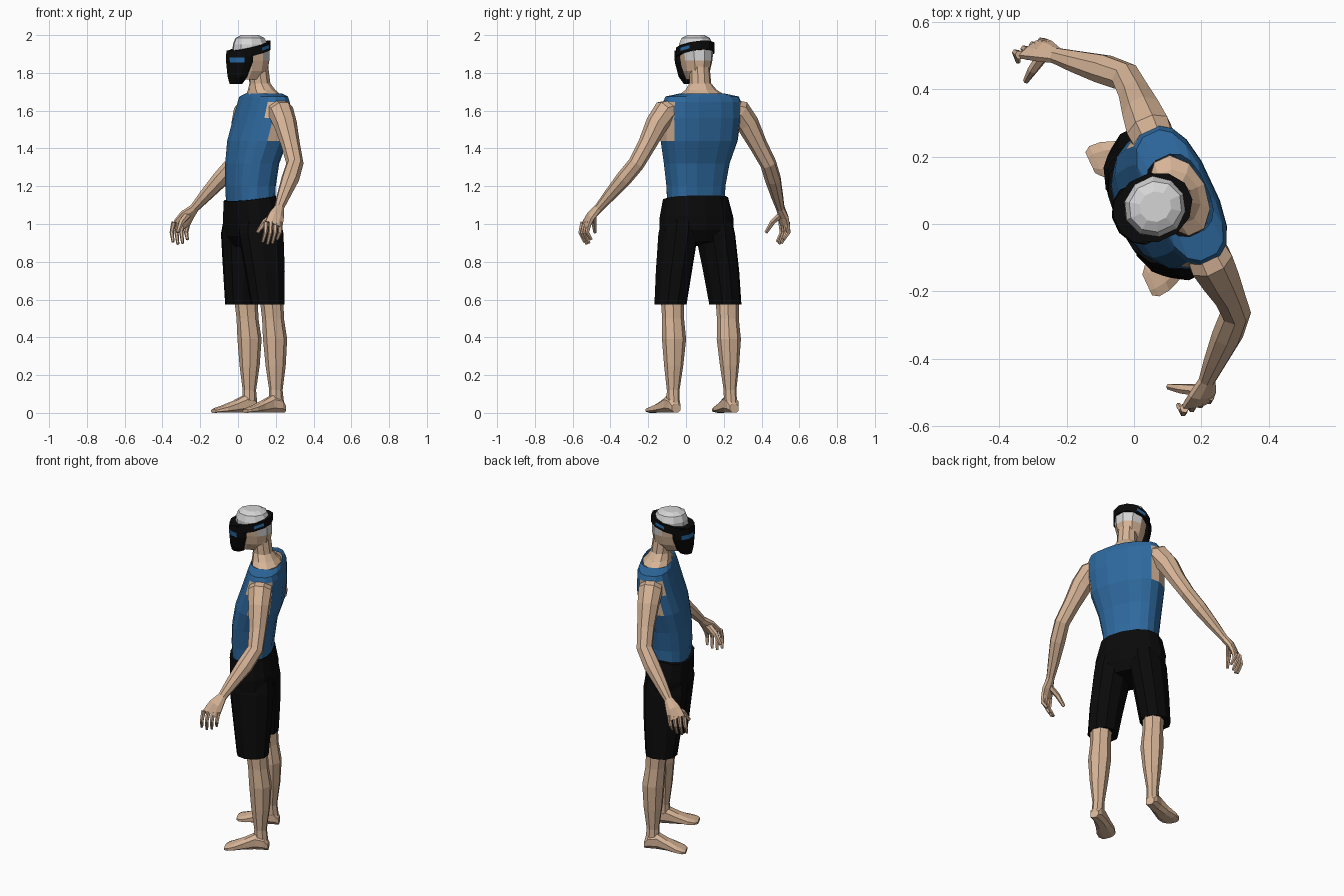
import bpy, bmesh, math
from mathutils import Vector, Matrix

cube = bpy.data.objects.get("Cube")
if cube:
    bpy.data.objects.remove(cube, do_unlink=True)


def material(name, rgb):
    m = bpy.data.materials.new(name)
    m.use_nodes = True
    m.diffuse_color = (*rgb, 1)
    m.node_tree.nodes["Principled BSDF"].inputs["Base Color"].default_value = (*rgb, 1)
    return m


SKIN = material("skin", (0.68, 0.46, 0.31))
BLUE = material("vest blue", (0.027, 0.14, 0.34))
BLACK = material("black", (0.003, 0.003, 0.003))
GREY = material("cap grey", (0.66, 0.66, 0.66))
ACCENT = material("accent blue", (0.02, 0.15, 0.4))

# The figure is built facing -Y, then turned and placed
PLACE = Matrix.Translation((0.125, 0.08, 0)) @ Matrix.Rotation(math.radians(-65), 4, 'Z')
X, Y, Z = Vector((1, 0, 0)), Vector((0, 1, 0)), Vector((0, 0, 1))


def loft(name, rings, mats, n=8, axes=None, power=1.0, tilt=0.0, side=1, rule=None, caps=True):
    """Skin rings of (centre, radius u, radius v); axes None follows the path."""
    bm = bmesh.new()
    pts = [Vector(r[0]) for r in rings]
    loops = []
    for i, (c, ru, rv) in enumerate(rings):
        if axes:
            u, v = axes
        else:
            t = (pts[min(i + 1, len(pts) - 1)] - pts[max(i - 1, 0)]).normalized()
            u = (Y - t * Y.dot(t)).normalized()
            v = t.cross(u)
        loop = []
        for k in range(n):
            a = 2 * math.pi * (k + 0.5) / n
            cs, sn = math.cos(a), math.sin(a)
            p = pts[i] + u * ru * math.copysign(abs(cs) ** power, cs) \
                + v * rv * math.copysign(abs(sn) ** power, sn)
            p.z += tilt * p.y
            p.x *= side
            loop.append(bm.verts.new(p))
        loops.append(loop)
    for lo, hi in zip(loops, loops[1:]):
        for k in range(n):
            j = (k + 1) % n
            bm.faces.new((lo[k], lo[j], hi[j], hi[k]))
    if caps:
        bm.faces.new(loops[0])
        bm.faces.new(loops[-1])
    if rule:
        for f in bm.faces:
            f.material_index = rule(f.calc_center_median())
    bmesh.ops.recalc_face_normals(bm, faces=bm.faces[:])
    bm.transform(PLACE)
    me = bpy.data.meshes.new(name)
    bm.to_mesh(me)
    bm.free()
    for m in mats:
        me.materials.append(m)
    ob = bpy.data.objects.new(name, me)
    bpy.context.collection.objects.link(ob)
    return ob


def stack(name, rows, mats, x=0, **kw):
    """Upright loft from rows of (z, y centre, half width, half depth)."""
    rings = [((x, y, z), a, b) for z, y, a, b in rows]
    return loft(name, rings, mats, axes=(X, Y), **kw)


# Sleeveless vest, with skin showing in the armholes
def armhole(c):
    return int(abs(c.x) > 0.165 and 1.45 < c.z < 1.655 and abs(c.y - 0.01) < 0.06)


stack("vest", [(1.1, -.065, .155, .11), (1.2, -.065, .158, .115), (1.32, -.055, .178, .12),
               (1.44, -.025, .21, .13), (1.56, .0, .22, .115), (1.645, .012, .217, .1),
               (1.675, .012, .205, .09), (1.69, .012, .125, .082)],
      [BLUE, SKIN], n=16, power=.75, rule=armhole, caps=False)

# Neck rising out of the collar
stack("neck", [(1.62, .01, .128, .082), (1.685, .01, .126, .082), (1.71, .0, .085, .07),
               (1.745, -.01, .058, .056), (1.86, -.025, .054, .056)], [SKIN], n=10)


# Head with a close cap
def cap_rule(c):
    return int(c.z > 1.92 or (c.z > 1.86 and c.y > -0.02))


stack("head", [(1.765, -.075, .045, .07), (1.81, -.06, .07, .092), (1.865, -.06, .083, .102),
               (1.915, -.062, .09, .102), (1.95, -.066, .09, .096), (1.985, -.068, .075, .08),
               (2.0, -.068, .045, .048)], [SKIN, GREY], n=10, rule=cap_rule)


# Face mask with two eye panels
def eye_rule(c):
    return int(1.855 < c.z < 1.882 and c.y < -0.15 and abs(c.x) > 0.02)


stack("face_mask", [(1.742, -.15, .028, .035), (1.78, -.14, .062, .053), (1.855, -.122, .09, .077),
                    (1.882, -.122, .093, .079), (1.918, -.12, .092, .076)],
      [BLACK, ACCENT], n=12, rule=eye_rule)


# Strap around the head, with a panel on each side
def strap_rule(c):
    return int(1.92 < c.z < 1.94 and -0.05 < c.y < 0.0)


stack("head_strap", [(z, -.075, .102, .12) for z in (1.914, 1.928, 1.945, 1.96)],
      [BLACK, ACCENT], n=12, tilt=.25, rule=strap_rule)

# Shorts: waist and two legs
stack("shorts_waist", [(.9, -.05, .17, .09), (.96, -.055, .205, .125), (1.04, -.06, .203, .13),
                       (1.145, -.07, .178, .122)], [BLACK], n=14, power=.85, tilt=.13)

for side, label in ((1, "left"), (-1, "right")):
    loft(label + "_shorts_leg", [((.16, -.04, .575), .083, .09), ((.138, -.045, .75), .092, .108),
                                 ((.108, -.055, .95), .1, .125), ((.1, -.055, 1.02), .09, .115)],
         [BLACK], n=10, axes=(X, Y), power=.9, side=side)

    # Lower leg and bare foot
    loft(label + "_leg", [((.168, .008, .05), .034, .042), ((.166, .006, .12), .033, .036),
                          ((.163, .006, .25), .05, .054), ((.16, .004, .39), .064, .064),
                          ((.16, -.008, .5), .058, .058), ((.16, -.018, .62), .062, .064)],
         [SKIN], axes=(X, Y), side=side)
    foot = [(.17, .052, .026, .024), (.17, .03, .036, .042), (.171, -.02, .038, .048),
            (.178, -.08, .046, .032), (.188, -.135, .058, .02), (.195, -.17, .054, .014),
            (.2, -.188, .036, .01)]
    loft(label + "_foot", [((x, y, h), w, h) for x, y, w, h in foot],
         [SKIN], axes=(X, Z), power=.8, side=side)

    # Arm down to the palm
    loft(label + "_arm", [((.15, .01, 1.615), .06, .05), ((.215, .012, 1.595), .07, .066),
                          ((.265, .015, 1.53), .062, .06), ((.325, .018, 1.42), .05, .048),
                          ((.385, .015, 1.32), .046, .043), ((.435, -.035, 1.24), .048, .042),
                          ((.49, -.1, 1.15), .036, .032), ((.53, -.145, 1.085), .026, .023),
                          ((.56, -.175, 1.045), .044, .022), ((.58, -.2, .995), .053, .015)],
         [SKIN], side=side)

    # Fingers and thumb
    for i, drop in enumerate((.012, 0, .005, .025)):
        y = -.243 + i * .028
        loft(f"{label}_finger_{i + 1}", [((.578, y, 1.01), .013, .014),
                                         ((.588, y - .008, .955), .011, .012),
                                         ((.562, y - .012, .893 + drop), .008, .008)],
             [SKIN], n=6, side=side)
    loft(label + "_thumb", [((.55, -.175, 1.05), .02, .018), ((.522, -.225, 1.01), .016, .015),
                            ((.5, -.258, .955), .009, .009)], [SKIN], n=6, side=side)
